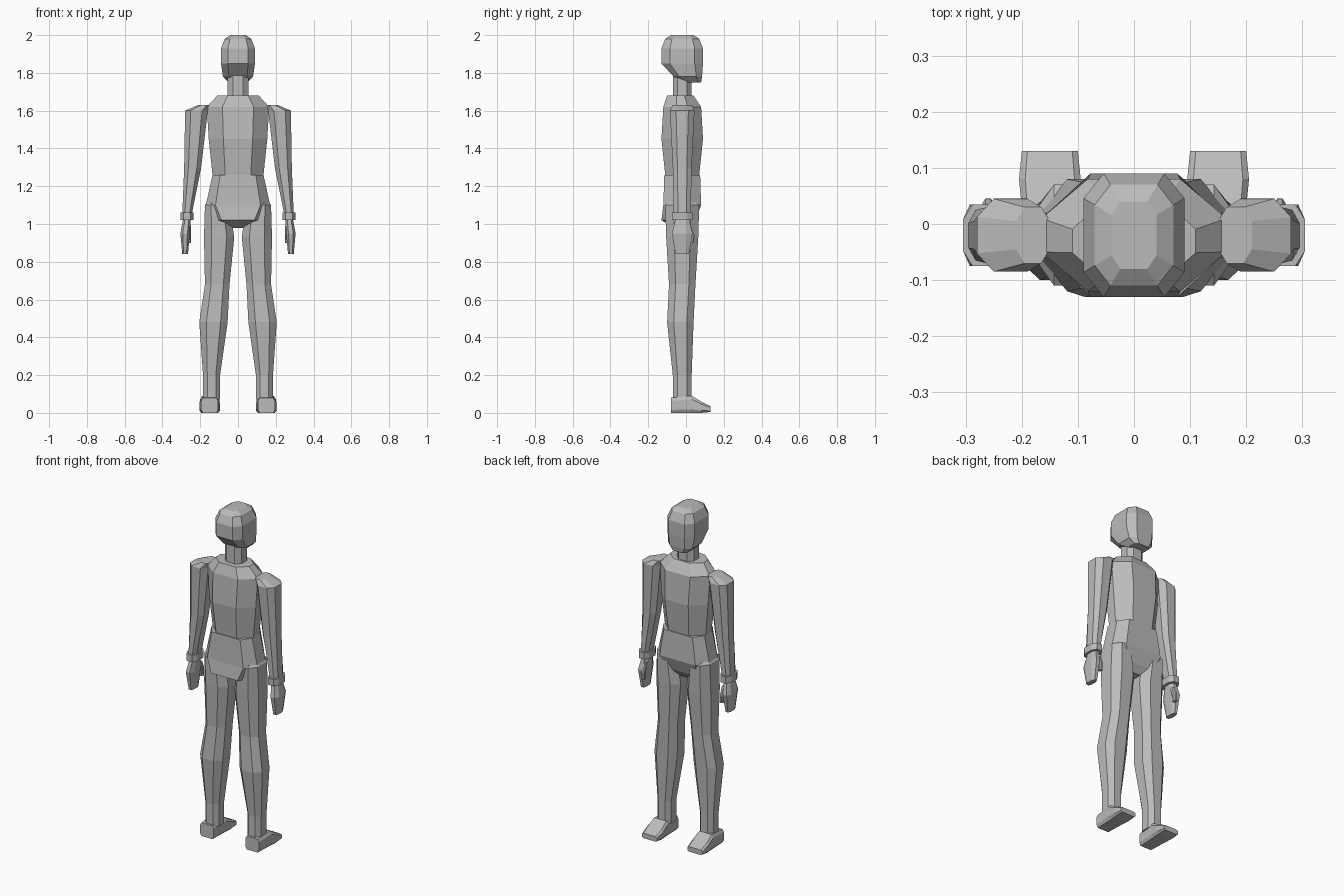
import bpy, bmesh

cube = bpy.data.objects.get("Cube")
if cube:
    bpy.data.objects.remove(cube, do_unlink=True)

grey = bpy.data.materials.new("plain_grey")
grey.use_nodes = True
grey.diffuse_color = (0.5, 0.5, 0.5, 1)
grey.node_tree.nodes["Principled BSDF"].inputs["Base Color"].default_value = grey.diffuse_color


def ring(at, wide, deep, x=0, y=-0.02):
    """One cross-section at a distance along the part; y defaults to the body axis."""
    return at, wide / 2, deep / 2, x, y


def loft(name, rings, flat_front=0.5, flat_side=0.5, side=1, lengthwise=False):
    """Skin chamfered cross-sections; the flat values are the unchamfered shares."""
    corners = []
    for sx, sy in ((1, 1), (-1, 1), (-1, -1), (1, -1)):
        pair = [(sx, sy * flat_side), (sx * flat_front, sy)]
        corners += pair if sx == sy else pair[::-1]
    bm = bmesh.new()
    loops = []
    for at, half_wide, half_deep, x, y in rings:
        loop = []
        for u, v in corners:
            across, depth = side * (x + half_wide * u), y + half_deep * v
            position = (across, at, depth) if lengthwise else (across, depth, at)
            loop.append(bm.verts.new(position))
        loops.append(loop)
    for lower, upper in zip(loops, loops[1:]):
        for i in range(len(corners)):
            bm.faces.new((lower[i - 1], lower[i], upper[i], upper[i - 1]))
    bm.faces.new(loops[0])
    bm.faces.new(loops[-1])
    bmesh.ops.recalc_face_normals(bm, faces=bm.faces)
    mesh = bpy.data.meshes.new(name)
    bm.to_mesh(mesh)
    bm.free()
    mesh.materials.append(grey)
    bpy.context.collection.objects.link(bpy.data.objects.new(name, mesh))


def block(name, bottom, top, wide, deep, x=0, side=1):
    """Straight part with the same cross-section at both ends."""
    loft(name, [ring(at, wide, deep, x) for at in (bottom, top)], side=side)


# Head and neck
loft("head", [
    ring(at=1.75, wide=0.1, deep=0.08, y=0.04),
    ring(at=1.78, wide=0.16, deep=0.15, y=0.01),
    ring(at=1.85, wide=0.18, deep=0.22),
    ring(at=1.93, wide=0.18, deep=0.22),
    ring(at=1.98, wide=0.14, deep=0.18),
    ring(at=2, wide=0.08, deep=0.12),
], flat_front=0.6, flat_side=0.6)
block("neck", bottom=1.65, top=1.8, wide=0.11, deep=0.1)

# Torso
loft("chest", [
    ring(at=1.26, wide=0.27, deep=0.18),
    ring(at=1.45, wide=0.31, deep=0.22),
    ring(at=1.62, wide=0.33, deep=0.2),
    ring(at=1.68, wide=0.22, deep=0.14, y=-0.03),
], flat_side=0.3)
loft("pelvis", [
    ring(at=0.98, wide=0.07, deep=0.08),
    ring(at=1.02, wide=0.25, deep=0.18, y=-0.04),
    ring(at=1.1, wide=0.34, deep=0.2),
    ring(at=1.26, wide=0.27, deep=0.19),
], flat_front=0.7, flat_side=0.4)

for label, side in (("left", 1), ("right", -1)):
    # Leg, from ankle to hip
    loft(label + "_leg", [
        ring(at=0.07, wide=0.09, deep=0.1, x=0.14),
        ring(at=0.2, wide=0.09, deep=0.1, x=0.14),
        ring(at=0.48, wide=0.15, deep=0.14, x=0.13, y=-0.03),
        ring(at=0.68, wide=0.13, deep=0.14, x=0.11),
        ring(at=0.93, wide=0.16, deep=0.17, x=0.1),
        ring(at=1.1, wide=0.13, deep=0.18, x=0.11),
        ring(at=1.13, wide=0.05, deep=0.1, x=0.13),
    ], side=side)

    # Foot, from heel to toe
    loft(label + "_foot", [
        ring(at=-0.08, wide=0.09, deep=0.08, x=0.15, y=0.04),
        ring(at=0.03, wide=0.1, deep=0.09, x=0.15, y=0.045),
        ring(at=0.08, wide=0.11, deep=0.06, x=0.15, y=0.03),
        ring(at=0.13, wide=0.1, deep=0.03, x=0.15, y=0.02),
    ], flat_front=0.8, flat_side=0.6, side=side, lengthwise=True)

    # Arm, from wrist to shoulder
    loft(label + "_arm", [
        ring(at=1.05, wide=0.05, deep=0.09, x=0.27),
        ring(at=1.3, wide=0.09, deep=0.1, x=0.24),
        ring(at=1.6, wide=0.12, deep=0.13, x=0.22),
        ring(at=1.63, wide=0.06, deep=0.1, x=0.18),
    ], side=side)
    block(label + "_cuff", bottom=1.02, top=1.06, wide=0.07, deep=0.11, x=0.27, side=side)

    # Hand and thumb
    loft(label + "_hand", [
        ring(at=0.84, wide=0.03, deep=0.07, x=0.28),
        ring(at=0.95, wide=0.05, deep=0.11, x=0.28),
        ring(at=1.03, wide=0.04, deep=0.07, x=0.27),
    ], side=side)
    loft(label + "_thumb", [
        ring(at=0.9, wide=0.02, deep=0.02, x=0.26, y=0.03),
        ring(at=0.94, wide=0.02, deep=0.03, x=0.26, y=0.03),
        ring(at=0.99, wide=0.02, deep=0.03, x=0.26, y=0.01),
    ], side=side)
